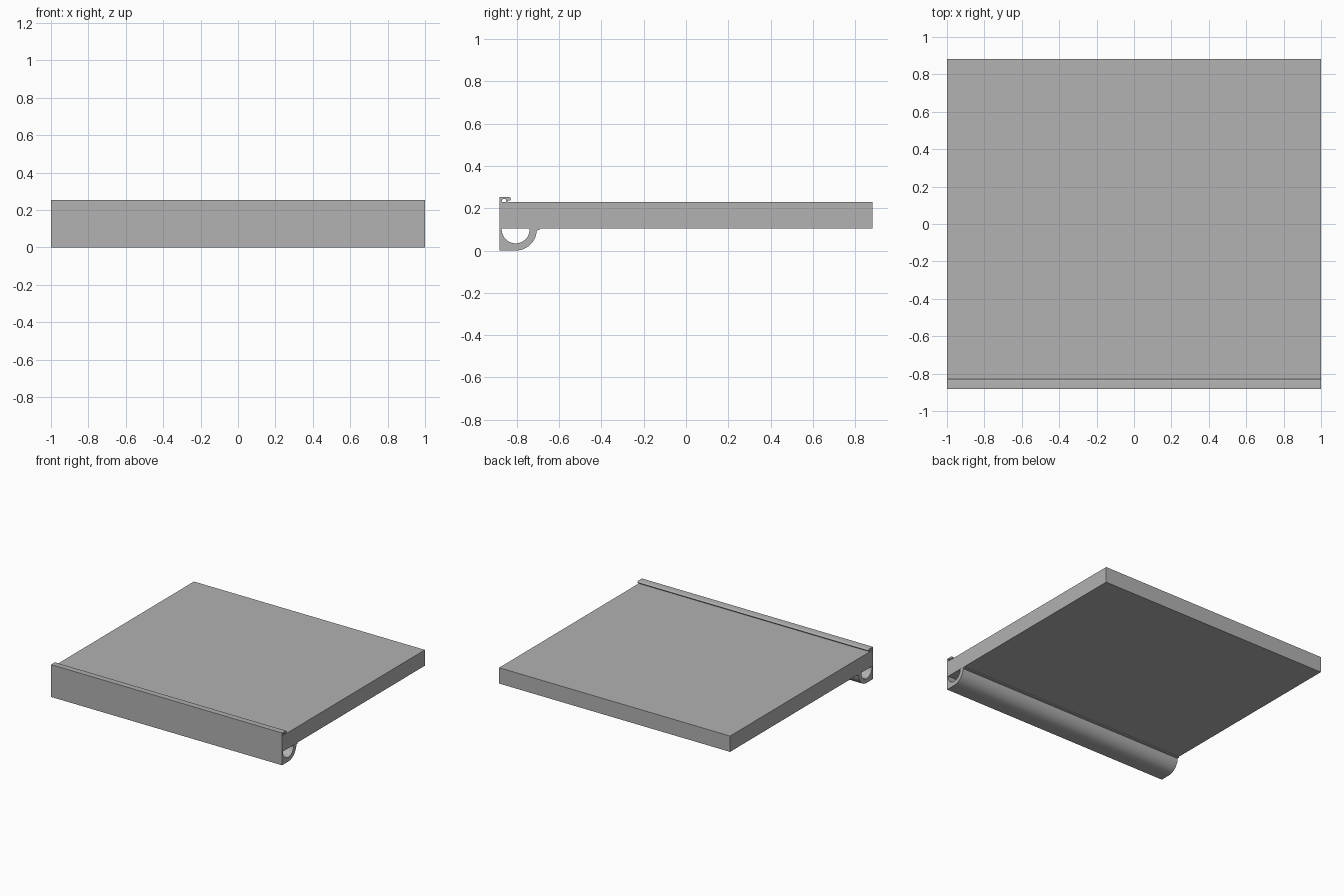
import bpy
import bmesh
from math import cos, sin, pi, radians

cube = bpy.data.objects.get("Cube")
if cube:
    bpy.data.objects.remove(cube, do_unlink=True)

grey = bpy.data.materials.new("plain grey")
grey.use_nodes = True
colour = (0.445, 0.445, 0.445, 1)
grey.diffuse_color = colour
grey.node_tree.nodes["Principled BSDF"].inputs["Base Color"].default_value = colour

HALF_WIDTH = 1.0
FRONT, BACK = -0.883, 0.883
PLATE_BACK = FRONT + 0.013
SHELF_BOTTOM, SHELF_TOP = 0.105, 0.229


def arc(y, z, radius, start, end, steps):
    """Points on an arc in the y-z plane, angles in degrees."""
    angles = [radians(start + (end - start) * i / steps) for i in range(steps + 1)]
    return [(y + radius * cos(a), z + radius * sin(a)) for a in angles]


def extrude_profile(name, points):
    """Sweep a closed y-z outline across the full width."""
    bm = bmesh.new()
    face = bm.faces.new([bm.verts.new((-HALF_WIDTH, y, z)) for y, z in points])
    swept = bmesh.ops.extrude_face_region(bm, geom=[face])["geom"]
    verts = [v for v in swept if isinstance(v, bmesh.types.BMVert)]
    bmesh.ops.translate(bm, verts=verts, vec=(2 * HALF_WIDTH, 0, 0))
    bmesh.ops.recalc_face_normals(bm, faces=bm.faces)
    mesh = bpy.data.meshes.new(name)
    bm.to_mesh(mesh)
    bm.free()
    mesh.materials.append(grey)
    obj = bpy.data.objects.new(name, mesh)
    bpy.context.collection.objects.link(obj)
    return obj


# Flat shelf board
extrude_profile("shelf_board", [
    (PLATE_BACK, SHELF_BOTTOM), (BACK, SHELF_BOTTOM),
    (BACK, SHELF_TOP), (PLATE_BACK, SHELF_TOP)])

# Front trim: plate, half-round channel below, hooked lip above
ring_y = -0.806
outline = [(FRONT, 0), (ring_y, 0)]
outline += arc(ring_y, 0.1, 0.1, -90, -3, 20)             # channel outside
outline += [(-0.693, 0.097), (-0.693, SHELF_BOTTOM)]      # small foot
outline += arc(ring_y, 0.1, 0.066, 4, -184, 28)           # channel inside
outline += [(PLATE_BACK, SHELF_BOTTOM), (PLATE_BACK, 0.24)]
outline += [(-0.862, 0.244), (-0.854, 0.243), (-0.848, 0.23), (-0.842, 0.23)]
outline += [(-0.842, 0.236)]                              # hook tip
outline += arc(-0.838, 0.244, 0.009, -70, 90, 8)          # rounded lip
outline += [(FRONT, 0.253)]
trim = extrude_profile("front_trim", outline)

bpy.ops.object.select_all(action="DESELECT")
trim.select_set(True)
bpy.context.view_layer.objects.active = trim
bpy.ops.object.shade_smooth_by_angle(angle=pi / 6)
